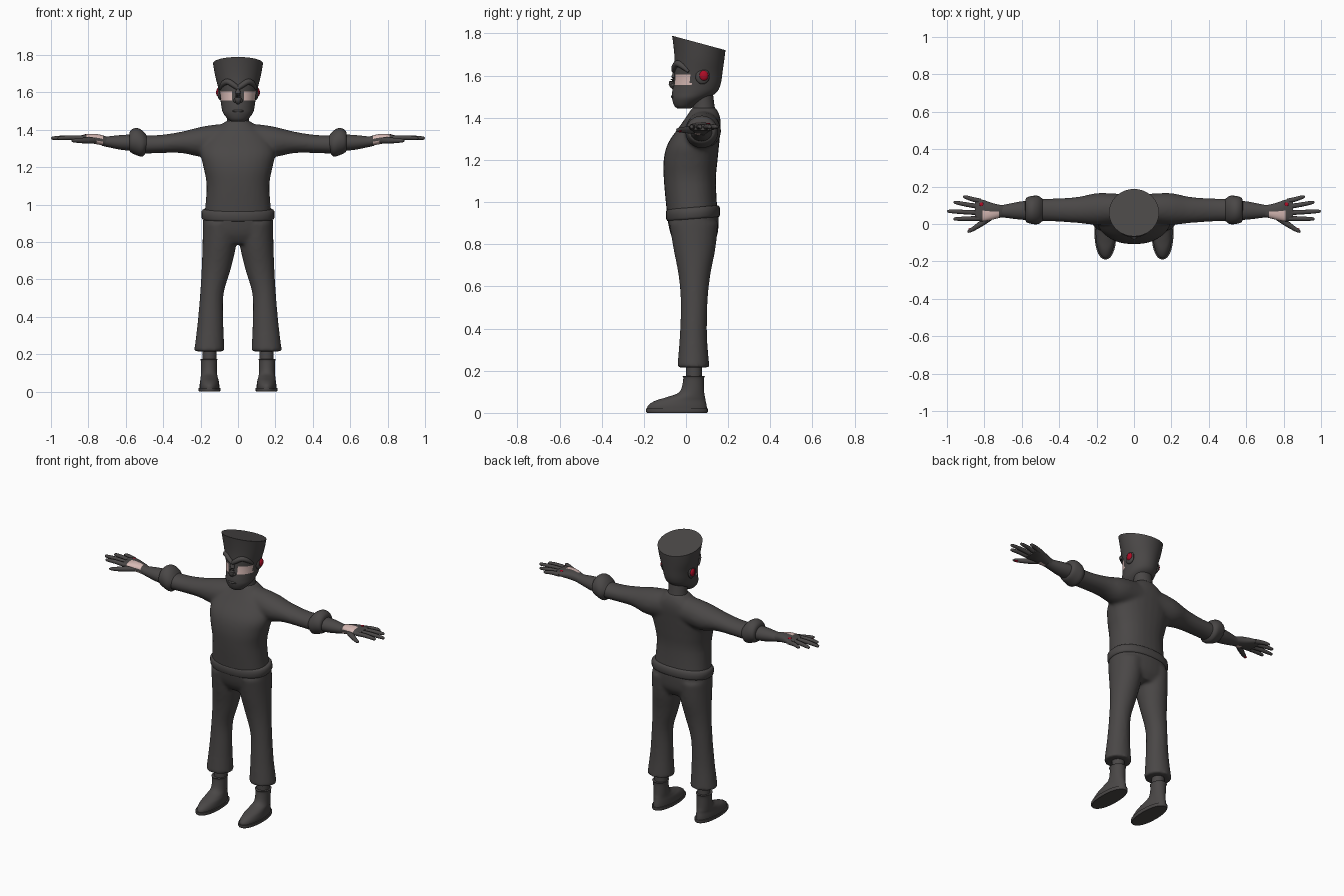
import bpy, bmesh, math
from mathutils import Vector

cube = bpy.data.objects.get("Cube")
if cube:
    bpy.data.objects.remove(cube, do_unlink=True)


def material(name, rgb):
    m = bpy.data.materials.new(name)
    m.use_nodes = True
    m.diffuse_color = (*rgb, 1)
    m.node_tree.nodes["Principled BSDF"].inputs["Base Color"].default_value = (*rgb, 1)
    return m


CHARCOAL = material("charcoal", (0.068, 0.063, 0.062))
SKIN = material("pale pink", (0.68, 0.49, 0.46))
RED = material("deep red", (0.42, 0.004, 0.02))


def catmull(a, b, c, d, t):
    return [0.5 * (2*q + (r-p)*t + (2*p - 5*q + 4*r - s)*t*t + (3*q - p - 3*r + s)*t**3)
            for p, q, r, s in zip(a, b, c, d)]


def smooth_rows(rows, steps):
    out = []
    for i in range(len(rows) - 1):
        a, d = rows[max(i-1, 0)], rows[min(i+2, len(rows)-1)]
        out += [catmull(a, rows[i], rows[i+1], d, k/steps) for k in range(steps)]
    return out + [rows[-1]]


def skin_rings(bm, rings):
    """Bridge rings of points with quads and cap both ends."""
    vs = [[bm.verts.new(p) for p in r] for r in rings]
    n = len(vs[0])
    for lo, hi in zip(vs, vs[1:]):
        for i in range(n):
            j = (i + 1) % n
            bm.faces.new((lo[i], lo[j], hi[j], hi[i]))
    bm.faces.new(vs[0])
    bm.faces.new(vs[-1])


def loft(bm, axis, rows, sides=(1,), n=28, power=2.0, steps=4):
    """Rows are (position, min a, max a, min b, max b); rings are superellipses."""
    for s in sides:
        rings = []
        for t, a0, a1, b0, b1 in smooth_rows(rows, steps):
            ring = []
            for k in range(n):
                c, w = math.cos(math.tau*k/n), math.sin(math.tau*k/n)
                a = (a0+a1)/2 + (a1-a0)/2 * math.copysign(abs(c)**(2/power), c)
                b = (b0+b1)/2 + (b1-b0)/2 * math.copysign(abs(w)**(2/power), w)
                x, y, z = (a, b, t) if axis == "z" else (t, a, b)
                ring.append((s*x, y, z))
            rings.append(ring)
        skin_rings(bm, rings)


def tube(bm, pts, radii, sides=(1,), n=10):
    rows = smooth_rows([(*p, r) for p, r in zip(pts, radii)], 3)
    for s in sides:
        rings = []
        for i, row in enumerate(rows):
            d = Vector(rows[min(i+1, len(rows)-1)][:3]) - Vector(rows[max(i-1, 0)][:3])
            u = d.cross(Vector((0, 0.3, 1))).normalized()
            v = d.cross(u).normalized()
            ring = []
            for k in range(n):
                a = math.tau*k/n
                p = Vector(row[:3]) + row[3]*(u*math.cos(a) + v*math.sin(a))
                ring.append((s*p.x, p.y, p.z))
            rings.append(ring)
        skin_rings(bm, rings)


def ball(bm, centre, size, sides=(1, -1)):
    for s in sides:
        vs = bmesh.ops.create_uvsphere(bm, u_segments=16, v_segments=10, radius=1)["verts"]
        for v in vs:
            v.co = Vector((s*centre[0], centre[1], centre[2])) + Vector([a*b for a, b in zip(v.co, size)])


def finish(bm, name, mats, blend=False, rule=None):
    bmesh.ops.recalc_face_normals(bm, faces=bm.faces)
    if rule:
        for f in bm.faces:
            f.material_index = int(rule(f.calc_center_median(), f.normal))
    me = bpy.data.meshes.new(name)
    bm.to_mesh(me)
    bm.free()
    for m in mats:
        me.materials.append(m)
    ob = bpy.data.objects.new(name, me)
    bpy.context.collection.objects.link(ob)
    bpy.ops.object.select_all(action="DESELECT")
    ob.select_set(True)
    bpy.context.view_layer.objects.active = ob
    if blend:  # fuse overlapping shells into one soft surface
        r = ob.modifiers.new("fuse", "REMESH")
        r.mode, r.voxel_size, r.use_smooth_shade = "VOXEL", 0.011, True
        sm = ob.modifiers.new("soften", "SMOOTH")
        sm.factor, sm.iterations = 0.5, 5
    else:
        bpy.ops.object.shade_smooth_by_angle(angle=math.radians(40))
    return ob


BOTH = (1, -1)

# sweater: torso and both sleeves
bm = bmesh.new()
loft(bm, "z", [(0.94, -.18, .18, -.09, .15), (1.1, -.168, .168, -.105, .142),
               (1.2, -.185, .185, -.106, .15), (1.28, -.2, .2, -.085, .158),
               (1.36, -.17, .17, -.03, .165), (1.41, -.11, .11, .005, .16),
               (1.45, -.06, .06, .03, .14)], power=2.3)
loft(bm, "x", [(0, .0, .16, 1.27, 1.43), (.1, .0, .163, 1.26, 1.43), (.2, -.005, .165, 1.255, 1.415),
               (.3, .005, .145, 1.275, 1.39), (.42, .013, .137, 1.275, 1.372),
               (.53, .015, .135, 1.27, 1.372)], BOTH)
finish(bm, "sweater", [CHARCOAL], blend=True)

# rolled sleeve cuffs
bm = bmesh.new()
loft(bm, "x", [(.485, .02, .13, 1.29, 1.365), (.51, .0, .15, 1.257, 1.395), (.545, .0, .15, 1.265, 1.41),
               (.575, .01, .14, 1.28, 1.395), (.582, .03, .12, 1.3, 1.37)], BOTH, steps=3)
finish(bm, "sleeve_cuffs", [CHARCOAL])

# trousers: hips and flared legs
bm = bmesh.new()
loft(bm, "z", [(.95, -.185, .185, -.09, .155), (.9, -.187, .187, -.085, .155),
               (.84, -.18, .18, -.07, .148), (.79, -.13, .13, -.04, .12)], power=2.3)
loft(bm, "z", [(.9, .0, .188, -.08, .152), (.78, .01, .19, -.06, .14), (.65, .04, .195, -.035, .115),
               (.52, .077, .203, -.025, .102), (.36, .078, .217, -.03, .1),
               (.215, .072, .235, -.042, .112)], BOTH)
finish(bm, "trousers", [CHARCOAL], blend=True)

# waistband
bm = bmesh.new()
loft(bm, "z", [(.92, -.188, .188, -.088, .156), (.93, -.195, .195, -.094, .162),
               (.965, -.195, .195, -.095, .16), (.975, -.182, .182, -.088, .15)], power=2.3, steps=2)
for v in bm.verts:
    v.co.z += 0.08 * (v.co.y - 0.03)
finish(bm, "waistband", [CHARCOAL])

# ankles
bm = bmesh.new()
loft(bm, "z", [(.12, .115, .19, .0, .075), (.25, .115, .19, .0, .075)], BOTH)
finish(bm, "ankles", [CHARCOAL])

# boots and soles
bm = bmesh.new()
loft(bm, "z", [(.01, .1, .205, -.185, .1), (.035, .1, .205, -.18, .098), (.058, .103, .202, -.145, .093),
               (.075, .108, .2, -.09, .09), (.1, .112, .197, -.03, .086), (.16, .112, .198, -.013, .085),
               (.175, .108, .203, -.018, .09)], BOTH)
finish(bm, "boots", [CHARCOAL])
bm = bmesh.new()
loft(bm, "z", [(0, .097, .208, -.185, .1), (.006, .094, .211, -.19, .104),
               (.02, .094, .211, -.19, .104)], BOTH, steps=2, power=2.2)
finish(bm, "soles", [CHARCOAL])

# neck
bm = bmesh.new()
loft(bm, "z", [(1.38, -.075, .075, .01, .155), (1.44, -.06, .06, .03, .138),
               (1.54, -.058, .058, .03, .125)])
finish(bm, "neck", [CHARCOAL])

# head with slanted flat top and pale eye patches
bm = bmesh.new()
loft(bm, "z", [(1.443, -.035, .035, -.04, .02), (1.458, -.055, .055, -.056, .045),
               (1.49, -.08, .08, -.066, .1), (1.52, -.088, .088, -.066, .145),
               (1.555, -.093, .093, -.06, .163), (1.605, -.101, .101, -.055, .172),
               (1.68, -.12, .12, -.055, .18), (1.755, -.134, .134, -.066, .187)], n=56)
for v in bm.verts:
    lift = min(max((v.co.z - 1.62) / 0.12, 0), 1)
    v.co.z -= lift * 0.27 * (v.co.y - 0.06)
finish(bm, "head", [CHARCOAL, SKIN],
       rule=lambda c, n: 1.555 < c.z < 1.605 and 0.032 < abs(c.x) < 0.11 and c.y < 0.022)


def face_y(x):
    return 0.055 - 0.112 * math.sqrt(max(0, 1 - (x / 0.105)**2))


# arched brows, nose and lower lip
bm = bmesh.new()
tube(bm, [(x, face_y(x), z) for x, z in ((.0, 1.622), (.025, 1.64), (.055, 1.657), (.08, 1.645), (.097, 1.618))],
     [.012, .015, .016, .014, .006], BOTH)
finish(bm, "brows", [CHARCOAL])
bm = bmesh.new()
tube(bm, [(0, -.047, 1.63), (0, -.056, 1.59), (0, -.064, 1.56), (0, -.052, 1.54)], [.01, .015, .019, .01])
ball(bm, (.014, -.06, 1.555), (.011, .012, .01))
finish(bm, "nose", [CHARCOAL])
bm = bmesh.new()
ball(bm, (0, -.063, 1.5), (.03, .009, .007), (1,))
finish(bm, "lip", [CHARCOAL])

# ears with red centres
bm = bmesh.new()
ball(bm, (.096, .078, 1.597), (.014, .034, .038))
finish(bm, "ears", [CHARCOAL])
bm = bmesh.new()
ball(bm, (.105, .084, 1.6), (.012, .022, .024))
finish(bm, "ear_centres", [RED])

# forearms
bm = bmesh.new()
loft(bm, "x", [(.55, .02, .127, 1.287, 1.375), (.62, .025, .118, 1.292, 1.372),
               (.7, .035, .102, 1.308, 1.364), (.73, .035, .102, 1.315, 1.365)], BOTH)
finish(bm, "forearms", [CHARCOAL])

# palms with pale patch near the thumb
bm = bmesh.new()
loft(bm, "x", [(.7, .037, .1, 1.312, 1.362), (.73, .03, .105, 1.318, 1.372), (.77, .02, .116, 1.325, 1.378),
               (.81, .014, .13, 1.334, 1.376), (.85, .018, .135, 1.34, 1.367)], BOTH, power=2.4)
finish(bm, "palms", [CHARCOAL, SKIN],
       rule=lambda c, n: .72 < abs(c.x) < (.81 if n.z > 0 else .765) and c.y < .072 and abs(n.z) > .25)

# fingers and thumbs: base y, tip x, tip y
bm = bmesh.new()
for y0, tx, ty in ((.03, .965, .027), (.06, .998, .068), (.092, .965, .115), (.122, .915, .145)):
    tube(bm, [(.82, y0, 1.354), ((.82+tx)/2, (y0+ty)/2, 1.358), (tx-.012, ty, 1.355), (tx, ty, 1.354)],
         [.014, .0125, .0095, .003], BOTH)
tube(bm, [(.75, .05, 1.345), (.8, .014, 1.343), (.85, -.02, 1.342), (.88, -.038, 1.342), (.89, -.044, 1.342)],
     [.018, .017, .013, .009, .003], BOTH)
finish(bm, "fingers", [CHARCOAL])

# small red spots on hands and thumb tips
bm = bmesh.new()
ball(bm, (.815, .105, 1.372), (.011, .011, .004))
ball(bm, (.872, -.03, 1.336), (.014, .009, .005))
finish(bm, "hand_spots", [RED])
